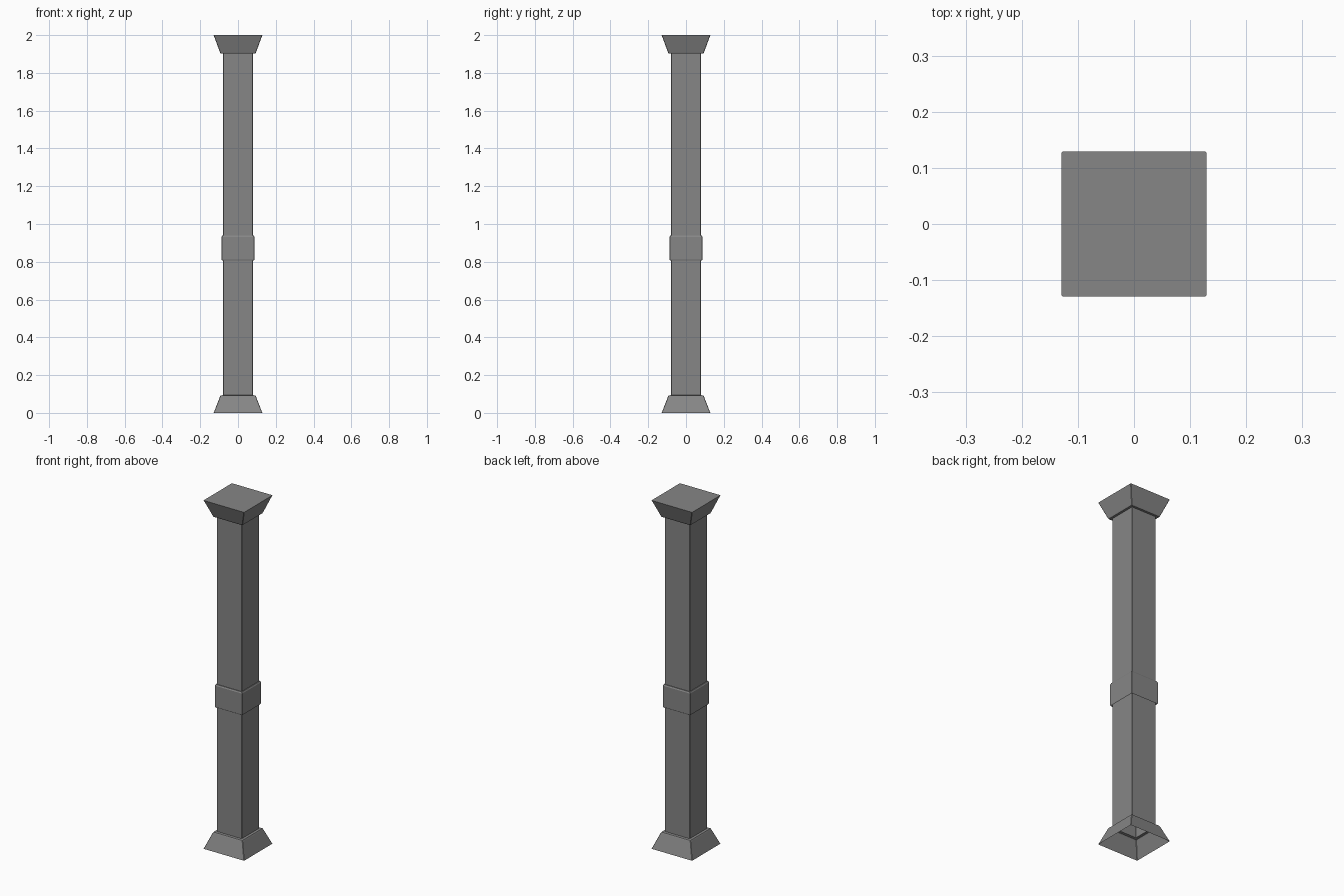
import bpy, bmesh

if "Cube" in bpy.data.objects:
    bpy.data.objects.remove(bpy.data.objects["Cube"])

CHAMFER = 0.002  # tiny cut on the vertical corners

# Dark grey metal
dark = bpy.data.materials.new("dark_grey")
dark.diffuse_color = (0.24, 0.24, 0.24, 1)
dark.use_nodes = True
dark.node_tree.nodes["Principled BSDF"].inputs["Base Color"].default_value = dark.diffuse_color


def square_ring(bm, half, z):
    """Square loop with slightly cut corners."""
    a, b = half, half - CHAMFER
    pts = [(a, -b), (a, b), (b, a), (-b, a), (-a, b), (-a, -b), (-b, -a), (b, -a)]
    return [bm.verts.new((x, y, z)) for x, y in pts]


def loft(name, profile, cap_top=False):
    """Skin a stack of square rings given as (half width, height)."""
    bm = bmesh.new()
    rings = [square_ring(bm, h, z) for h, z in profile]
    for low, high in zip(rings, rings[1:]):
        for i in range(8):
            j = (i + 1) % 8
            bm.faces.new((low[i], low[j], high[j], high[i]))
    if cap_top:
        bm.faces.new(rings[-1])
    mesh = bpy.data.meshes.new(name)
    bm.to_mesh(mesh)
    bm.free()
    mesh.materials.append(dark)
    obj = bpy.data.objects.new(name, mesh)
    bpy.context.collection.objects.link(obj)
    return obj


SHAFT, BAND, NECK, FOOT = 0.079, 0.087, 0.095, 0.129

# Flared foot, open underneath, with a small sloped lip meeting the shaft
loft("base", [(FOOT, 0), (NECK, 0.087), (NECK - 0.003, 0.092), (SHAFT, 0.094)])

# Hollow shaft running through the band
loft("shaft", [(SHAFT, 0.094), (SHAFT, 1.902)])

# Raised collar, open below, with a chamfered upper rim
loft("band", [(BAND - 0.002, 0.807), (BAND, 0.812),
              (BAND, 0.932), (BAND - 0.004, 0.939), (SHAFT, 0.939)])

# Flared head with closed top, mirroring the foot
loft("capital", [(SHAFT, 1.902), (NECK - 0.003, 1.902), (NECK, 1.908), (FOOT, 2.0)],
     cap_top=True)
